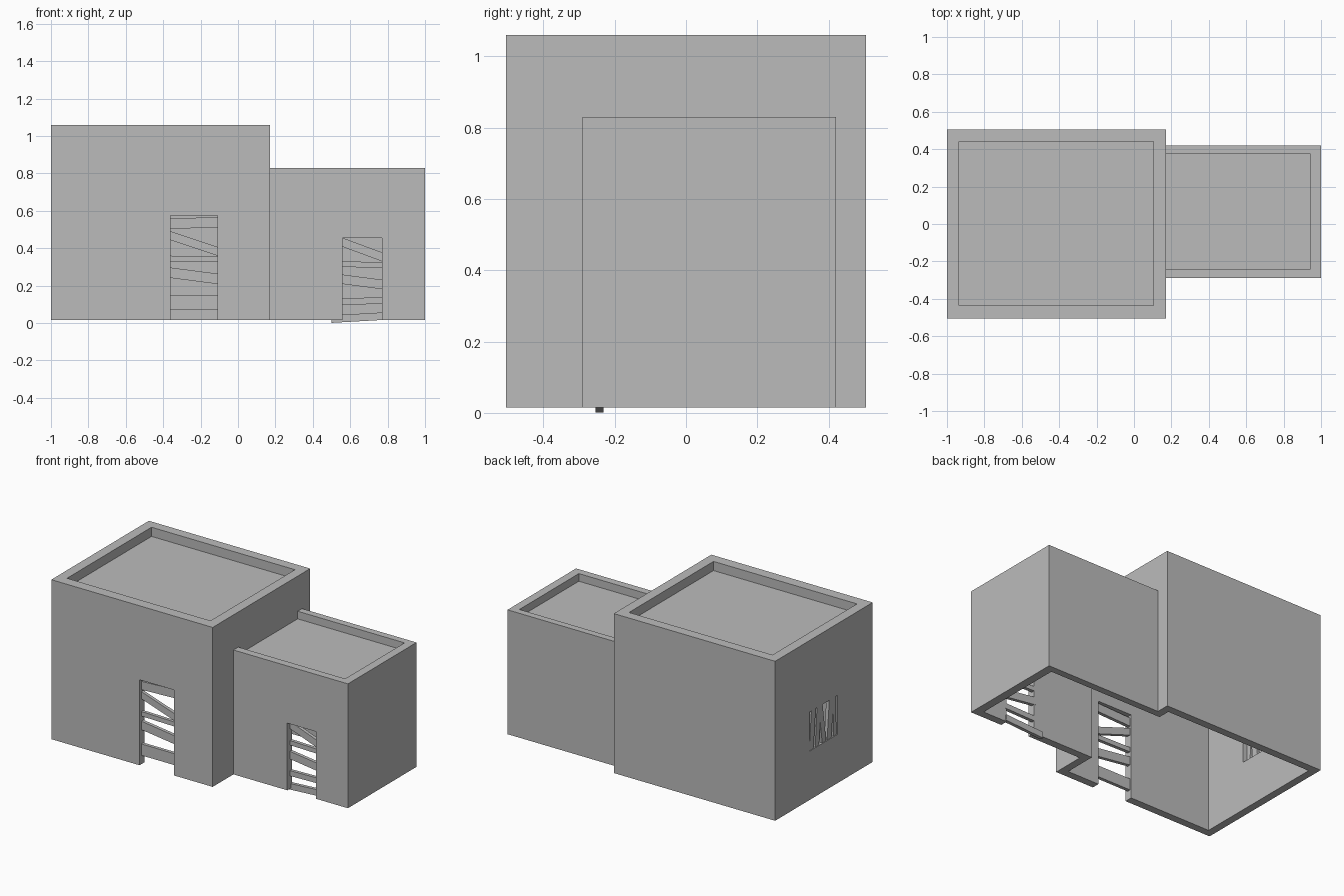
import bpy
from mathutils import Matrix, Vector

default = bpy.data.objects.get("Cube")
if default:
    bpy.data.objects.remove(default, do_unlink=True)

plaster = bpy.data.materials.new("plain grey")
plaster.use_nodes = True
grey = (0.5, 0.5, 0.5, 1)
plaster.diffuse_color = grey
plaster.node_tree.nodes["Principled BSDF"].inputs["Base Color"].default_value = grey

CORNERS = [(x, y, z) for x in (-.5, .5) for y in (-.5, .5) for z in (-.5, .5)]
FACES = [(0, 1, 3, 2), (4, 6, 7, 5), (0, 4, 5, 1), (2, 3, 7, 6), (0, 2, 6, 4), (1, 5, 7, 3)]


def block(name, matrix):
    """Unit cube shaped by a matrix."""
    mesh = bpy.data.meshes.new(name)
    mesh.from_pydata([matrix @ Vector(c) for c in CORNERS], [], FACES)
    mesh.materials.append(plaster)
    obj = bpy.data.objects.new(name, mesh)
    bpy.context.collection.objects.link(obj)
    return obj


def box(name, x, y, z):
    """Axis-aligned box from three (low, high) ranges."""
    centre = Vector([(a + b) / 2 for a, b in (x, y, z)])
    size = [b - a for a, b in (x, y, z)]
    return block(name, Matrix.Translation(centre) @ Matrix.Diagonal((*size, 1)))


def plank(name, start, end, normal, width, thick=0.022):
    """Board between two points, its broad side facing normal."""
    start, end, normal = Vector(start), Vector(end), Vector(normal)
    along = end - start
    across = along.cross(normal).normalized() * width
    turn = Matrix((along, normal * thick, across)).transposed().to_4x4()
    return block(name, Matrix.Translation((start + end) / 2) @ turn)


def carve(obj, cutters):
    """Cut boxes out of an object and discard them."""
    for cutter in cutters:
        mod = obj.modifiers.new("cut", 'BOOLEAN')
        mod.operation = 'DIFFERENCE'
        mod.solver = 'EXACT'
        mod.object = cutter
        cutter.hide_render = True
    graph = bpy.context.evaluated_depsgraph_get()
    mesh = bpy.data.meshes.new_from_object(obj.evaluated_get(graph))
    obj.modifiers.clear()
    obj.data = mesh
    for cutter in cutters:
        bpy.data.objects.remove(cutter, do_unlink=True)


BASE = 0.015

# Tall main room: hollow, open below, sunken roof, doorway, side window
# and a passage through to the annex
main_room = box("main_room", (-1, .17), (-.505, .505), (BASE, 1.06))
carve(main_room, [
    box("interior", (-.95, .12), (-.455, .455), (-.1, .95)),
    box("roof_recess", (-.935, .105), (-.435, .44), (1.0, 1.2)),
    box("doorway", (-.36, -.11), (-.6, -.4), (-.1, .575)),
    box("window", (-1.1, -.9), (-.14, .15), (.335, .59)),
    box("passage", (.05, .25), (-.24, .375), (-.1, .73)),
])

# Lower annex, its roof recess running up to the main room
annex = box("annex", (.17, 1), (-.29, .42), (BASE, .83))
carve(annex, [
    box("interior", (.1, .945), (-.24, .375), (-.1, .73)),
    box("roof_recess", (.1, .945), (-.24, .375), (.78, 1)),
    box("doorway", (.56, .77), (-.4, -.2), (-.1, .455)),
])

# Boards nailed across the doorways: (left height, right height, width)
main_boards = [(.53, .54, .055), (.47, .38, .045), (.345, .34, .03),
               (.27, .235, .055), (.11, .11, .075)]
annex_boards = [(.435, .35, .045), (.315, .31, .03), (.235, .205, .05),
                (.115, .12, .035)]
for name, boards, x0, x1, y in (("main_door_board", main_boards, -.37, -.10, -.475),
                                ("annex_door_board", annex_boards, .55, .78, -.25)):
    for left, right, width in boards:
        plank(name, (x0, y, left), (x1, y, right), (0, 1, 0), width)

# Lowest annex board, slipped down to the ground
plank("slipped_board", (.50, -.242, .021), (.78, -.242, .037), (0, 1, 0), .04)

# Uneven upright boards in the side window
for low, high, width in ((.125, .10, .045), (.065, .045, .04), (-.01, .03, .04),
                         (-.06, -.085, .045), (-.12, -.115, .03)):
    plank("window_board", (-.985, low, .325), (-.985, high, .60), (1, 0, 0), width)
